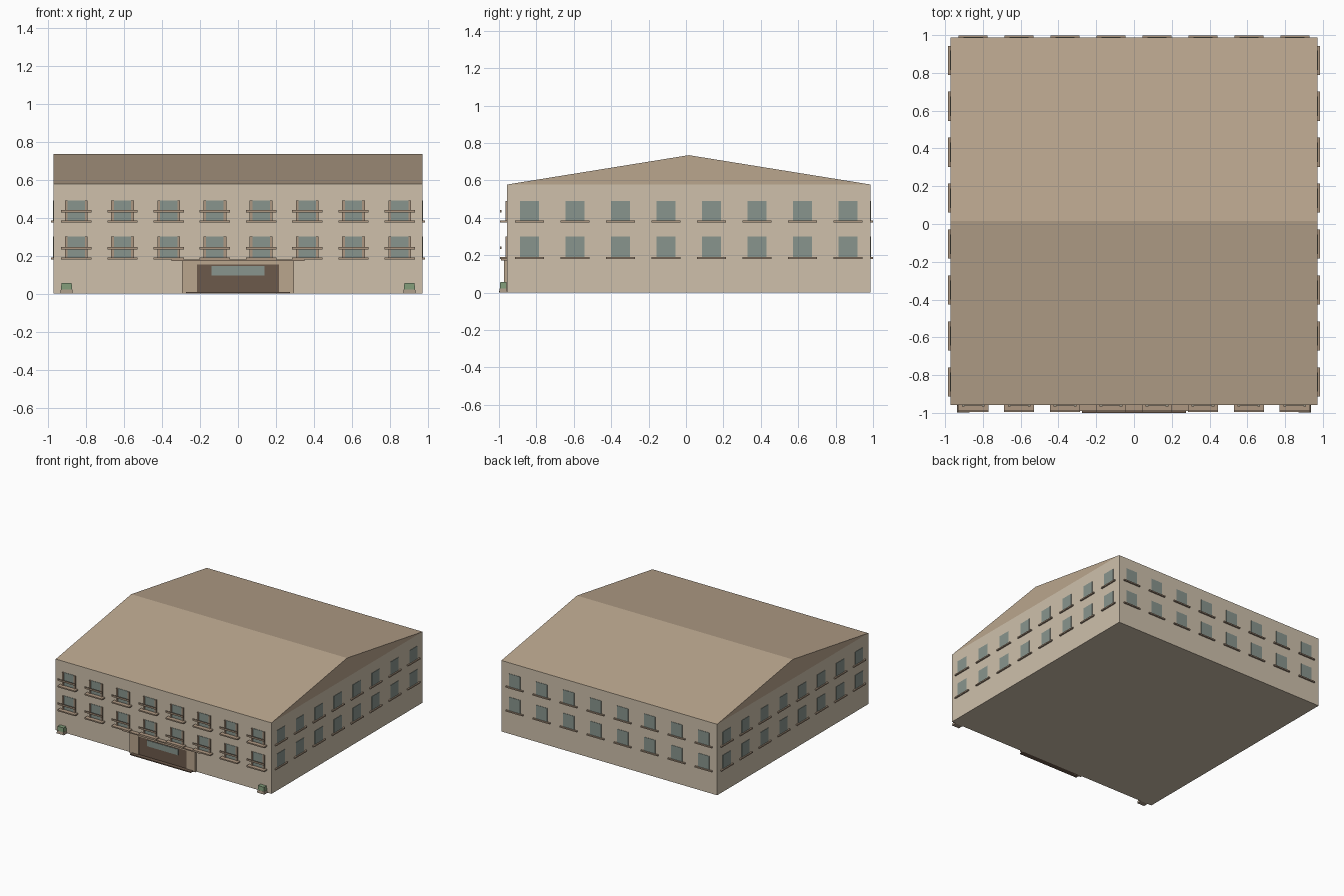
import bpy, bmesh

if "Cube" in bpy.data.objects:
    bpy.data.objects.remove(bpy.data.objects["Cube"])

def mat(name, c):
    m = bpy.data.materials.new(name)
    m.diffuse_color = (*c, 1)
    m.use_nodes = True
    m.node_tree.nodes["Principled BSDF"].inputs["Base Color"].default_value = m.diffuse_color
    return m

WALL = mat("wall_paint", (0.62, 0.53, 0.41))
ROOF = mat("roof_tan", (0.49, 0.38, 0.27))
TRIM = mat("trim_tan", (0.42, 0.31, 0.22))
GLASS = mat("glass", (0.25, 0.30, 0.27))
DOOR = mat("door_brown", (0.15, 0.10, 0.07))
POT = mat("pot_tan", (0.40, 0.32, 0.24))
GREEN = mat("leaf_green", (0.22, 0.33, 0.19))

def finish(name, bm, m):
    bmesh.ops.recalc_face_normals(bm, faces=bm.faces)
    me = bpy.data.meshes.new(name)
    bm.to_mesh(me)
    bm.free()
    me.materials.append(m)
    ob = bpy.data.objects.new(name, me)
    bpy.context.collection.objects.link(ob)
    return ob

def add_box(bm, x0, x1, y0, y1, z0, z1, taper=0.0):
    def ring(z, t):
        return [bm.verts.new(p) for p in
                ((x0 + t, y0 + t, z), (x1 - t, y0 + t, z), (x1 - t, y1 - t, z), (x0 + t, y1 - t, z))]
    a, b = ring(z0, 0), ring(z1, taper)
    bm.faces.new(a[::-1])
    bm.faces.new(b)
    for i in range(4):
        j = (i + 1) % 4
        bm.faces.new((a[i], a[j], b[j], b[i]))

def boxes(name, m, items):
    bm = bmesh.new()
    for it in items:
        add_box(bm, *it)
    return finish(name, bm, m)

# Overall dimensions
W, YF, YB, EAVE, RIDGE = 0.972, -0.957, 0.987, 0.578, 0.735
YC = (YF + YB) / 2

# Walls
boxes("walls", WALL, [(-W, W, YF, YB, 0, EAVE)])

# Gable roof as an extruded triangle
bm = bmesh.new()
ends = [[bm.verts.new((x, y, z)) for y, z in ((YF, EAVE), (YB, EAVE), (YC, RIDGE))] for x in (-W, W)]
for e in ends:
    bm.faces.new(e)
for i in range(3):
    j = (i + 1) % 3
    bm.faces.new((ends[0][i], ends[0][j], ends[1][j], ends[1][i]))
finish("roof", bm, ROOF)

# Windows, sills and front balconies: 8 columns on two floors on all four sides
glass, sills, slabs, rails, posts = [], [], [], [], []
G, S = 0.003, 0.012
for zs, z0, z1 in ((0.18, 0.19, 0.30), (0.375, 0.385, 0.49)):
    for i in range(8):
        c = (i - 3.5) * 0.2433
        y = YC + c
        # left and right sides
        for s in (-1, 1):
            gx, sx = sorted((s * (W - 0.01), s * (W + G))), sorted((s * (W - 0.01), s * (W + S)))
            glass.append((*gx, y - 0.051, y + 0.051, z0, z1))
            sills.append((*sx, y - 0.077, y + 0.077, zs, zs + 0.01))
        # back
        glass.append((c - 0.051, c + 0.051, YB - 0.01, YB + G, z0, z1))
        sills.append((c - 0.077, c + 0.077, YB - 0.01, YB + S, zs, zs + 0.01))
        # front
        glass.append((c - 0.058, c + 0.058, YF - G, YF + 0.01, z0, z1))
        slabs.append((c - 0.08, c + 0.08, -0.995, YF, zs, zs + 0.01))
        rails.append((c - 0.08, c + 0.08, -0.995, -0.987, zs + 0.053, zs + 0.066))
        for s in (-1, 1):
            p = c + s * 0.053
            posts.append((p - 0.007, p + 0.007, YF - 0.009, YF, zs + 0.01, z1))
boxes("window_glass", GLASS, glass)
boxes("window_sills", TRIM, sills)
boxes("balcony_slabs", TRIM, slabs)
boxes("balcony_rails", TRIM, rails)
boxes("window_posts", TRIM, posts)

# Entrance
boxes("entrance_surround", ROOF, [(-0.295, -0.215, -0.972, YF, 0, 0.177),
                                  (0.215, 0.295, -0.972, YF, 0, 0.177),
                                  (-0.215, 0.215, -0.972, YF, 0.155, 0.177)])
boxes("entrance_door", DOOR, [(-0.215, 0.215, -0.968, YF, 0, 0.155)])
boxes("door_glass", GLASS, [(-0.14, 0.14, -0.972, YF, 0.097, 0.145)])
boxes("entrance_canopy", TRIM, [(-0.35, 0.35, -0.99, YF, 0.172, 0.18)])
boxes("entrance_step", DOOR, [(-0.275, 0.275, -1.0, YF, 0, 0.008)])

# Planters beside the corners
pots, plants = [], []
for s in (-1, 1):
    x = s * 0.903
    pots.append((x - 0.033, x + 0.033, -0.999, YF, 0, 0.022, 0.003))
    plants.append((x - 0.029, x + 0.029, -0.995, YF - 0.002, 0.022, 0.056, 0.002))
boxes("planter_pots", POT, pots)
boxes("planter_shrubs", GREEN, plants)
